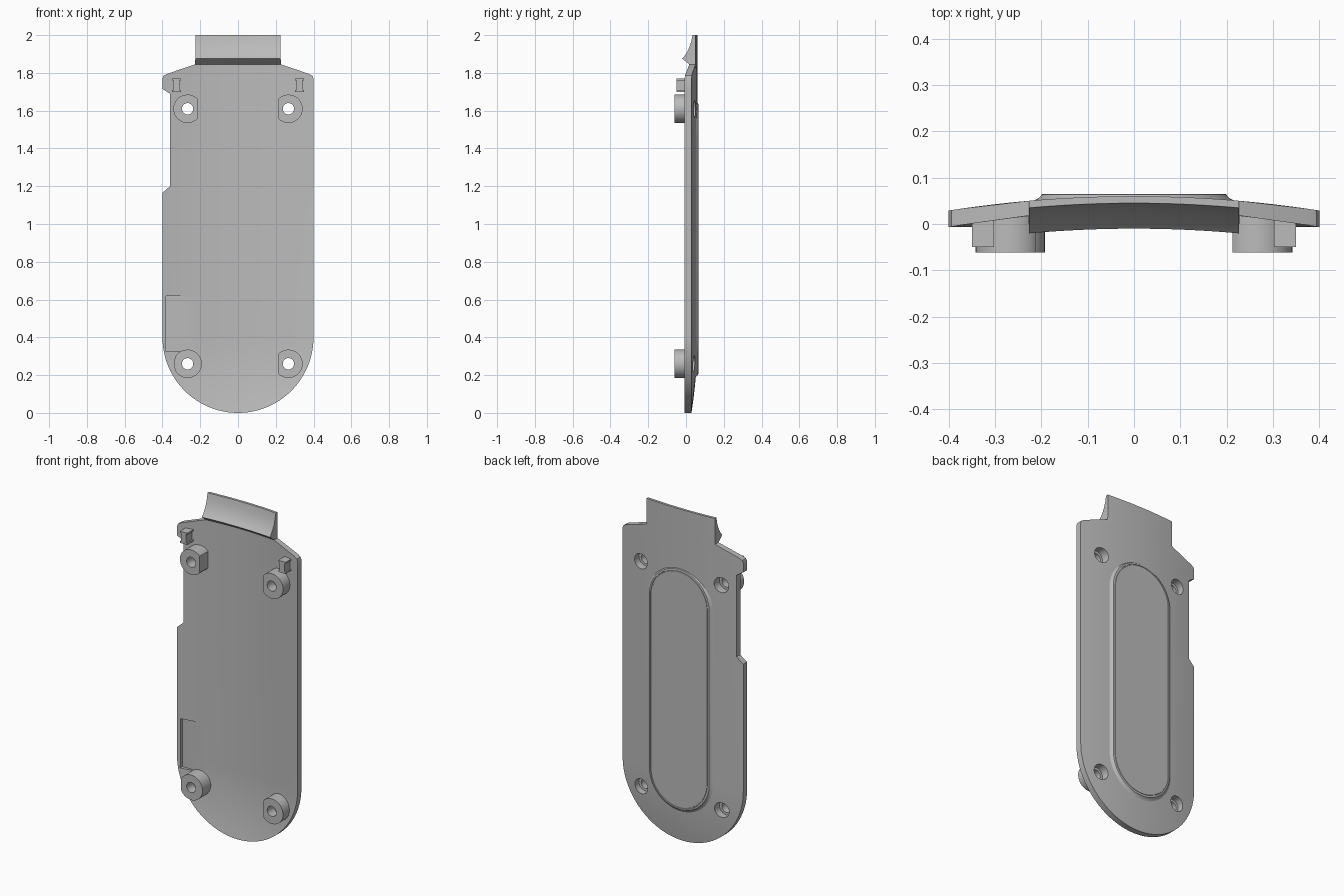
import bpy, bmesh, math
from mathutils import Matrix

if "Cube" in bpy.data.objects:
    bpy.data.objects.remove(bpy.data.objects["Cube"])

grey = bpy.data.materials.new("plain grey")
grey.use_nodes = True
grey.diffuse_color = (0.5, 0.5, 0.5, 1)
grey.node_tree.nodes["Principled BSDF"].inputs["Base Color"].default_value = (0.5, 0.5, 0.5, 1)


def finish(name, bm):
    bmesh.ops.remove_doubles(bm, verts=bm.verts, dist=1e-5)
    bmesh.ops.recalc_face_normals(bm, faces=bm.faces)
    mesh = bpy.data.meshes.new(name)
    bm.to_mesh(mesh)
    bm.free()
    mesh.materials.append(grey)
    obj = bpy.data.objects.new(name, mesh)
    bpy.context.collection.objects.link(obj)
    return obj


def box(name, x0, x1, y0, y1, z0, z1):
    bm = bmesh.new()
    size = Matrix.Diagonal((x1 - x0, y1 - y0, z1 - z0, 1))
    place = Matrix.Translation(((x0 + x1) / 2, (y0 + y1) / 2, (z0 + z1) / 2))
    bmesh.ops.create_cube(bm, size=1, matrix=place @ size)
    return finish(name, bm)


def loft(name, rings):
    # Skin closed rings of points and cap both ends
    bm = bmesh.new()
    loops = [[bm.verts.new(p) for p in ring] for ring in rings]
    n = len(loops[0])
    for a, b in zip(loops, loops[1:]):
        for i in range(n):
            j = (i + 1) % n
            bm.faces.new((a[i], a[j], b[j], b[i]))
    bm.faces.new(loops[0])
    bm.faces.new(loops[-1])
    return finish(name, bm)


def ring(x, z, r, y, half=0, lo=-9, hi=9, n=48):
    # Circle, stretched to a pill by half, or trimmed flat at lo / hi
    pts = []
    for i in range(n):
        a = 2 * math.pi * (i + 0.5) / n
        shift = half if math.sin(a) > 0 else -half
        pts.append((min(hi, max(lo, x + r * math.cos(a))), y, z + shift + r * math.sin(a)))
    return pts


def cut(obj, cutter):
    mod = obj.modifiers.new("cut", "BOOLEAN")
    mod.operation = "DIFFERENCE"
    mod.solver = "EXACT"
    mod.object = cutter
    bpy.context.view_layer.objects.active = obj
    bpy.ops.object.modifier_apply(modifier=mod.name)


# Curved shell: rows of (height, left limit, right limit, lip depth or None)
R = 0.4
rows = []
for i in range(25):
    t = math.pi / 2 * i / 24
    rows.append((R - R * math.cos(t), -R * math.sin(t), R * math.sin(t), None))
rows += [(1.165, -R, R, None), (1.2, -0.36, R, None), (1.69, -0.36, R, None),
         (1.715, -R, R, None)]
for z, w in ((1.77, R), (1.785, 0.394), (1.795, 0.375), (1.845, 0.228)):
    rows.append((z, -w, w, None))
for z, y in ((1.875, -0.01), (1.89, 0.003), (1.91, 0.016), (1.935, 0.028),
             (1.965, 0.038), (2, 0.045)):
    rows.append((z, -0.226, 0.226, y))


def crown(x, z):
    return (x * x + max(0, R - z) ** 2) / R ** 2


bm = bmesh.new()
front, back = [], []
COLS = 32
for z, left, right, lip in rows:
    f, b = [], []
    for i in range(COLS + 1):
        x = left + (right - left) * i / COLS
        y = 0.03 - 0.037 * crown(x, z) if lip is None else lip - 0.2 * x * x
        f.append(bm.verts.new((x, y, z)))
        b.append(bm.verts.new((x, 0.06 - 0.031 * crown(x, z), z)))
    front.append(f)
    back.append(b)
for r in range(len(rows) - 1):
    for side in (front, back):
        for i in range(COLS):
            bm.faces.new((side[r][i], side[r][i + 1], side[r + 1][i + 1], side[r + 1][i]))
    for i in (0, COLS):
        bm.faces.new((front[r][i], front[r + 1][i], back[r + 1][i], back[r][i]))
for i in range(COLS):
    bm.faces.new((front[-1][i], front[-1][i + 1], back[-1][i + 1], back[-1][i]))
shell = finish("curved_shell", bm)

# Shallow flat pocket on the inner face
pocket = box("pocket_cutter", -0.38, -0.2, -0.1, 0.0165, 0.325, 0.62)
cut(shell, pocket)
bpy.data.objects.remove(pocket)

# Screw bosses with a trimmed flat, through hole and counterbore
parts = [shell]
for name, x, z, lo, hi in (("upper_right_boss", -0.267, 1.61, -9, -0.212),
                           ("upper_left_boss", 0.267, 1.61, 0.212, 9),
                           ("lower_right_boss", -0.267, 0.26, -0.335, 9),
                           ("lower_left_boss", 0.267, 0.26, 0.212, 9)):
    boss = loft(name, [ring(x, z, 0.075, y, lo=lo, hi=hi) for y in (-0.062, 0.024)])
    bore = loft("bore_cutter", [ring(x, z, r, y) for r, y in
                                ((0.03, -0.1), (0.03, 0), (0.045, 0), (0.045, 0.1))])
    cut(boss, bore)
    cut(shell, bore)
    bpy.data.objects.remove(bore)
    parts.append(boss)

# Raised grip pad on the back with a fine inset line
pad = [(0.215, 0.035), (0.215, 0.051), (0.207, 0.055), (0.202, 0.06), (0.199, 0.064), (0.195, 0.065),
       (0.19, 0.065), (0.189, 0.062), (0.185, 0.062), (0.184, 0.064)]
parts.append(loft("back_pad", [ring(0, 0.92, r, y, half=0.52, n=64) for r, y in pad]))

# Small locating ribs, each a web between two end flanges
for name, s in (("left", 1), ("right", -1)):
    for part, w, z0, z1 in (("web", 0.016, 1.7, 1.77),
                            ("lower_flange", 0.024, 1.7, 1.71),
                            ("upper_flange", 0.024, 1.76, 1.77)):
        c = s * 0.326
        parts.append(box(f"{name}_rib_{part}", c - w, c + w, -0.05, 0.02, z0, z1))

bpy.ops.object.select_all(action="DESELECT")
for obj in parts:
    obj.select_set(True)
bpy.context.view_layer.objects.active = shell
bpy.ops.object.shade_smooth_by_angle(angle=math.radians(30))
